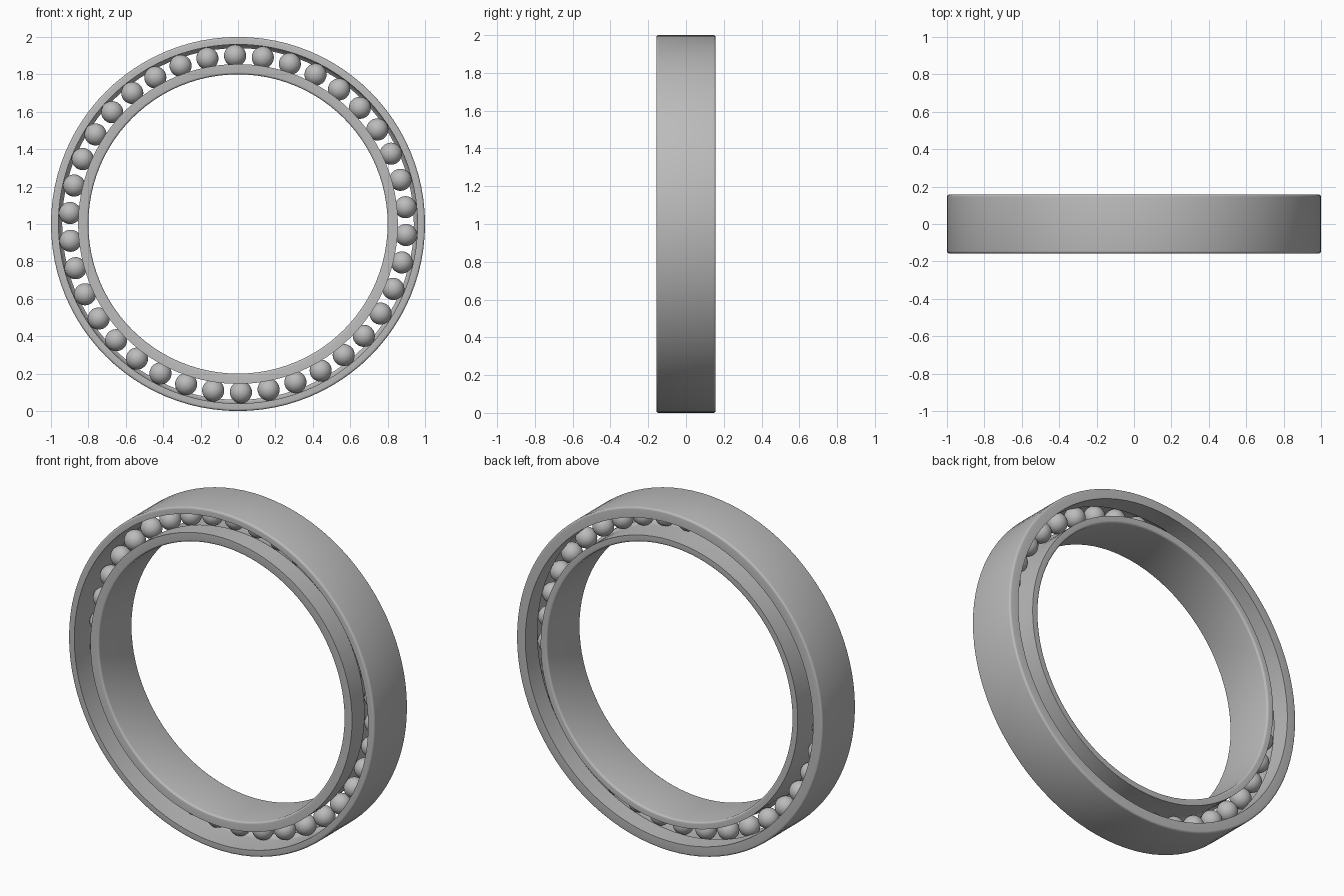
import bpy
import bmesh
import math
from mathutils import Matrix, Vector

if "Cube" in bpy.data.objects:
    bpy.data.objects.remove(bpy.data.objects["Cube"])

HALF = 0.157        # half the bearing width
PITCH = 0.90        # radius of the ball circle
BALL = 0.059
GROOVE = 0.06
BEVEL = 0.012
SEGMENTS = 96
BALL_COUNT = 38
CENTRE = Vector((0, 0, 1))

steel = bpy.data.materials.new("steel grey")
steel.use_nodes = True
steel.diffuse_color = (0.5, 0.5, 0.5, 1)
steel.node_tree.nodes["Principled BSDF"].inputs["Base Color"].default_value = (0.5, 0.5, 0.5, 1)


def finish(name, bm):
    bmesh.ops.recalc_face_normals(bm, faces=bm.faces)
    mesh = bpy.data.meshes.new(name)
    bm.to_mesh(mesh)
    bm.free()
    mesh.materials.append(steel)
    obj = bpy.data.objects.new(name, mesh)
    bpy.context.collection.objects.link(obj)
    bpy.ops.object.select_all(action="DESELECT")
    obj.select_set(True)
    bpy.context.view_layer.objects.active = obj
    bpy.ops.object.shade_smooth_by_angle(angle=math.radians(28))
    return obj


def arc(radius, y, size, start, end, steps):
    """Points (radius, y) along a circular arc, angles in degrees."""
    for i in range(steps + 1):
        a = math.radians(start + (end - start) * i / steps)
        yield radius + size * math.cos(a), y + size * math.sin(a)


def ring(name, profile):
    """Closed (radius, y) profile turned around the y axis."""
    bm = bmesh.new()
    loops = []
    for i in range(SEGMENTS):
        a = math.tau * i / SEGMENTS
        loops.append([bm.verts.new(CENTRE + Vector((r * math.cos(a), y, r * math.sin(a))))
                      for r, y in profile])
    count = len(profile)
    for i in range(SEGMENTS):
        here, there = loops[i], loops[(i + 1) % SEGMENTS]
        for j in range(count):
            k = (j + 1) % count
            bm.faces.new((here[j], here[k], there[k], there[j]))
    return finish(name, bm)


# Outer ring: open towards the front, high shoulder behind the balls
shoulder = math.degrees(math.acos(0.04 / GROOVE))
outer = [(PITCH + GROOVE, -HALF)]
outer += arc(PITCH, 0, GROOVE, 0, shoulder, 6)
outer += [(0.94, HALF)]
outer += arc(1 - BEVEL, HALF - BEVEL, BEVEL, 90, 0, 4)
outer += arc(1 - BEVEL, BEVEL - HALF, BEVEL, 0, -90, 4)
ring("outer_ring", outer)

# Inner ring: high shoulder at the front, open towards the back
shoulder = math.degrees(math.acos(0.045 / GROOVE))
inner = [(PITCH - GROOVE, HALF)]
inner += arc(PITCH, 0, GROOVE, 180, 180 + shoulder, 6)
inner += [(0.855, -HALF)]
inner += arc(0.8 + BEVEL, BEVEL - HALF, BEVEL, 270, 180, 4)
inner += arc(0.8 + BEVEL, HALF - BEVEL, BEVEL, 180, 90, 4)
ring("inner_ring", inner)

# Balls spaced evenly around the raceway
bm = bmesh.new()
for i in range(BALL_COUNT):
    a = math.radians(91) + math.tau * i / BALL_COUNT
    spot = CENTRE + Vector((PITCH * math.cos(a), 0, PITCH * math.sin(a)))
    bmesh.ops.create_uvsphere(bm, u_segments=28, v_segments=16, radius=BALL,
                              matrix=Matrix.Translation(spot))
finish("bearing_balls", bm)
